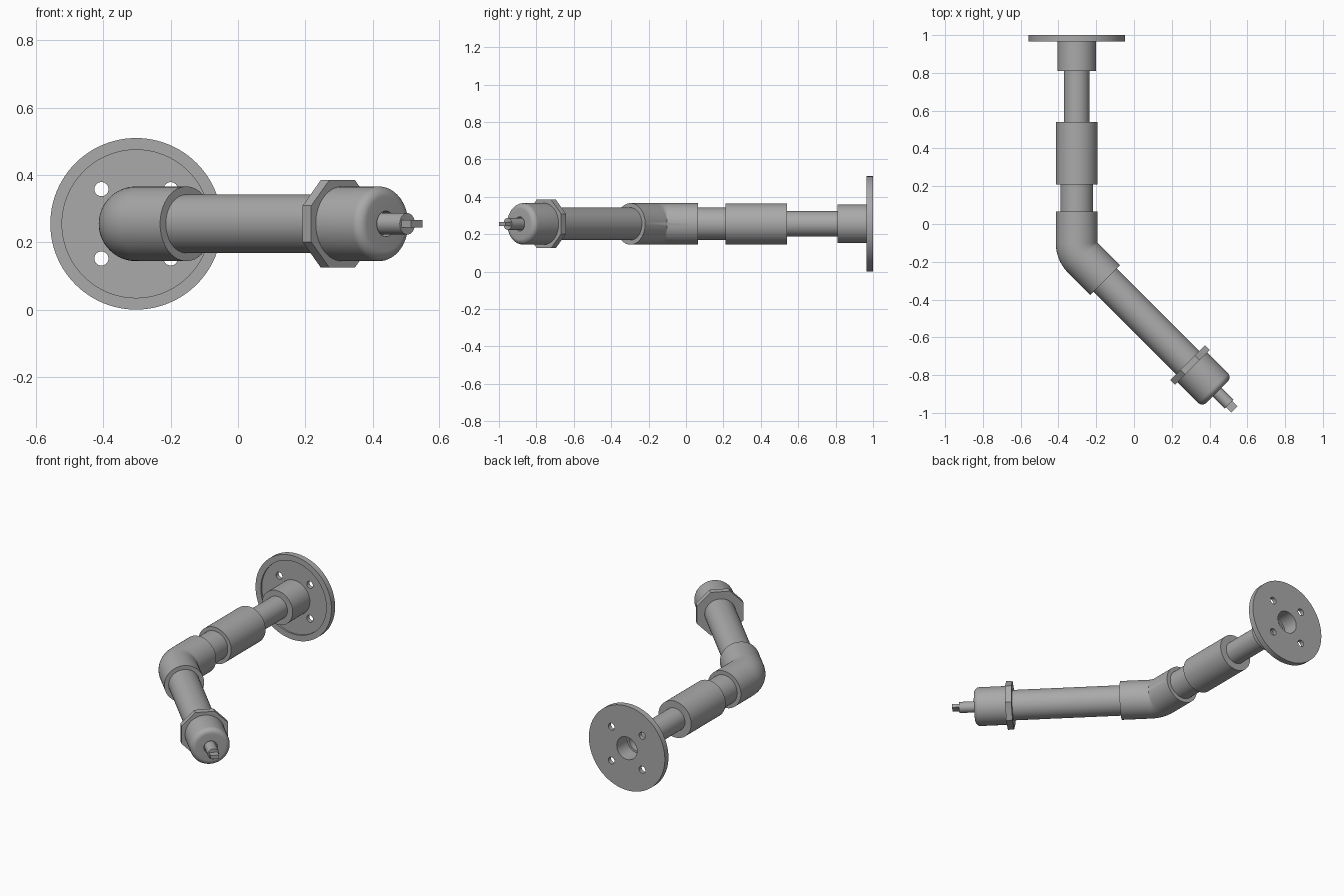
import bpy, bmesh
from math import sin, cos, pi, radians
from mathutils import Matrix, Vector

cube = bpy.data.objects.get("Cube")
if cube:
    bpy.data.objects.remove(cube, do_unlink=True)

GREY = (0.4, 0.4, 0.4, 1)
metal = bpy.data.materials.new("grey_metal")
metal.use_nodes = True
metal.diffuse_color = GREY
metal.node_tree.nodes["Principled BSDF"].inputs["Base Color"].default_value = GREY

HEIGHT = 0.255
BEND = radians(45)


def frame(x, y, angle):
    """Local z runs along the pipe, local x sideways, local y upward."""
    u = Vector((cos(angle), sin(angle), 0))
    d = Vector((sin(angle), -cos(angle), 0))
    m = Matrix((u, Vector((0, 0, 1)), d)).transposed().to_4x4()
    return Matrix.Translation((x, y, HEIGHT)) @ m


WALL_RUN = frame(-0.303, 1, 0)
ARM = frame(-0.225, -0.225, BEND)


def finish(name, bm, matrix):
    bmesh.ops.remove_doubles(bm, verts=bm.verts, dist=1e-5)
    bmesh.ops.recalc_face_normals(bm, faces=bm.faces)
    bm.transform(matrix)
    mesh = bpy.data.meshes.new(name)
    bm.to_mesh(mesh)
    bm.free()
    mesh.materials.append(metal)
    obj = bpy.data.objects.new(name, mesh)
    bpy.context.collection.objects.link(obj)
    smooth(obj)
    return obj


def smooth(obj):
    bpy.ops.object.select_all(action='DESELECT')
    obj.select_set(True)
    bpy.context.view_layer.objects.active = obj
    bpy.ops.object.shade_smooth_by_angle(angle=radians(30))


def skin(bm, rings, closed=False):
    """Join successive vertex rings with quads, capping open ends."""
    pairs = list(zip(rings, rings[1:] + rings[:1]))
    for a, b in pairs if closed else pairs[:-1]:
        for i in range(len(a)):
            j = (i + 1) % len(a)
            bm.faces.new((a[i], a[j], b[j], b[i]))
    if not closed:
        bm.faces.new(rings[0])
        bm.faces.new(rings[-1])


def lathe(name, profile, matrix, sides=64, turn=0.0, closed=False):
    """Turn (radius, distance) points around the pipe axis."""
    bm = bmesh.new()
    angles = [turn + 2 * pi * i / sides for i in range(sides)]
    rings = [[bm.verts.new((r * cos(a), r * sin(a), z)) for a in angles]
             for r, z in profile]
    skin(bm, rings, closed)
    return finish(name, bm, matrix)


def rod(name, r, start, end, matrix, **kw):
    return lathe(name, [(r, start), (r, end)], matrix, **kw)


def tube(name, r, bore, start, end, matrix):
    return lathe(name, [(bore, start), (r, start), (r, end), (bore, end)],
                 matrix, closed=True)


# Wall flange: shallow recessed front face and open bore
flange = lathe("wall_flange", [(0.068, 0), (0.255, 0), (0.255, 0.035),
                               (0.22, 0.035), (0.22, 0.025), (0.068, 0.025)],
               WALL_RUN, sides=96, closed=True)

# Four bolt holes through the flange
for sx in (-1, 1):
    for sz in (-1, 1):
        cutter = rod("bolt_hole_cutter", 0.021, -0.05, 0.1,
                     WALL_RUN @ Matrix.Translation((sx * 0.103, sz * 0.103, 0)), sides=32)
        cutter.hide_render = True
        cut = flange.modifiers.new("bolt_hole", 'BOOLEAN')
        cut.operation = 'DIFFERENCE'
        cut.solver = 'EXACT'
        cut.object = cutter
        bpy.context.view_layer.objects.active = flange
        bpy.ops.object.modifier_apply(modifier=cut.name)
        bpy.data.objects.remove(cutter, do_unlink=True)
smooth(flange)

# Straight run from the wall to the elbow
tube("flange_hub", 0.103, 0.068, 0.024, 0.19, WALL_RUN)
tube("wall_pipe", 0.068, 0.055, 0.1, 0.5, WALL_RUN)
rod("coupling", 0.11, 0.46, 0.79, WALL_RUN)
rod("short_pipe", 0.087, 0.78, 0.95, WALL_RUN)

# Elbow: rings swept straight, round the inside corner, then straight again
R, LEG = 0.111, 0.166
STEPS = 12
bm = bmesh.new()


def elbow_ring(angle, offset):
    m = frame(-0.303 + R, -0.101, angle) @ Matrix.Translation((-R, 0, offset))
    return [bm.verts.new(m @ Vector((R * cos(a), R * sin(a), 0)))
            for a in (2 * pi * i / 64 for i in range(64))]


rings = [elbow_ring(0, -LEG)]
rings += [elbow_ring(BEND * i / STEPS, 0) for i in range(STEPS + 1)]
rings.append(elbow_ring(BEND, LEG))
skin(bm, rings)
bmesh.ops.dissolve_degenerate(bm, dist=1e-5, edges=bm.edges)
finish("elbow", bm, Matrix.Identity(4))

# Angled arm and eight-sided collar
rod("arm_pipe", 0.087, 0.05, 0.74, ARM)
rod("collar_nut", 0.13 / cos(pi / 8), 0.72, 0.756, ARM, sides=8, turn=pi / 8)

# Rounded end cap with a small socket for the stem
TOP, FILLET = 0.94, 0.03
rim = [(R - FILLET + FILLET * cos(a), TOP - FILLET + FILLET * sin(a))
       for a in (pi / 2 * i / 8 for i in range(9))]
lathe("end_cap", [(R, 0.75)] + rim + [(0.038, TOP), (0.038, TOP - 0.03)], ARM)

# Stem and flat blade tip
rod("stem", 0.032, 0.9, 1.03, ARM, sides=32)
bm = bmesh.new()
bmesh.ops.create_cube(bm, size=1, matrix=Matrix.Translation((0, 0, 1.045))
                      @ Matrix.Diagonal((0.048, 0.022, 0.05, 1)))
finish("blade_tip", bm, ARM)
